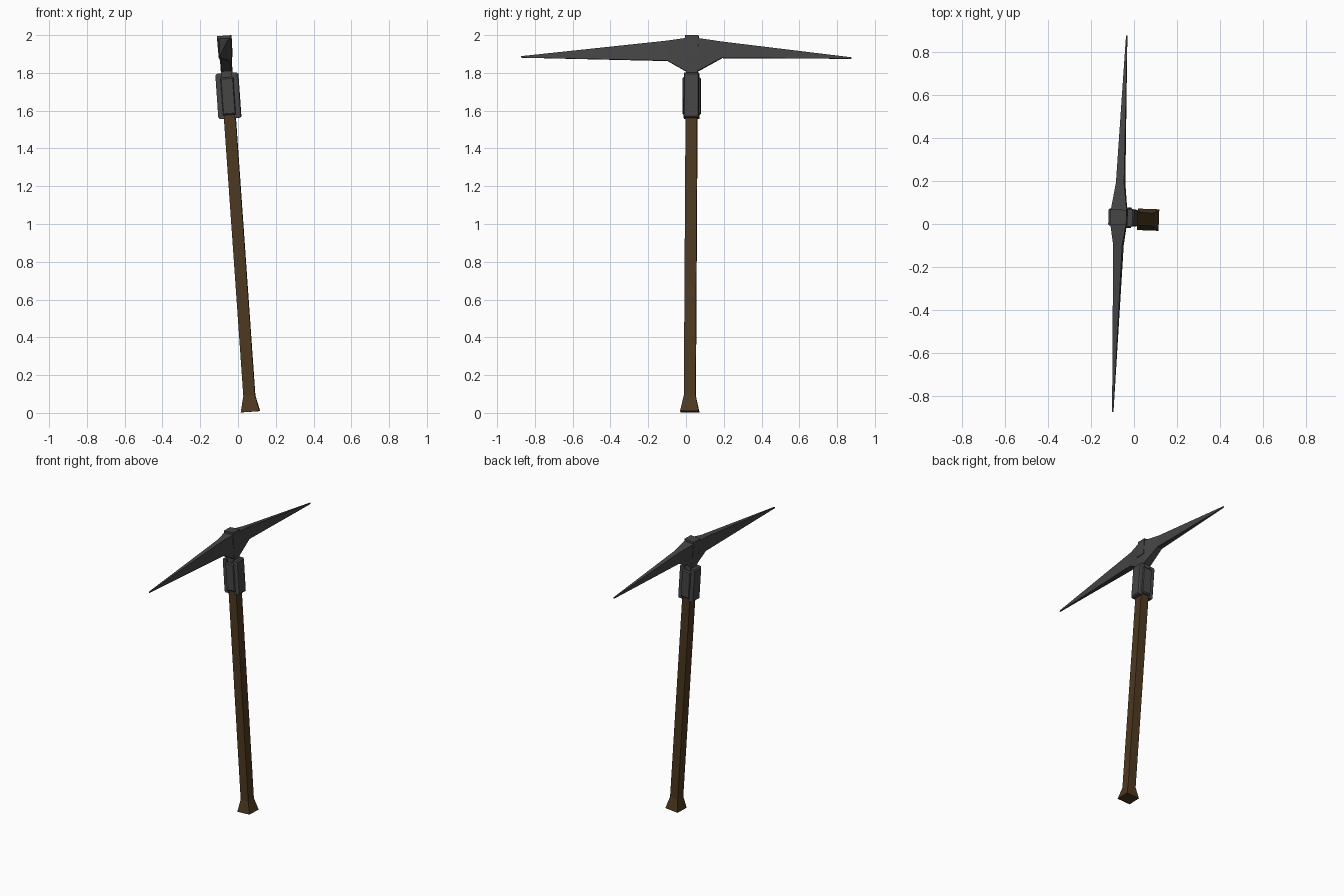
import bpy, bmesh
from math import radians
from mathutils import Matrix, Vector

if "Cube" in bpy.data.objects:
    bpy.data.objects.remove(bpy.data.objects["Cube"])

# Whole tool leans slightly: local z runs along the handle
LEAN = (Matrix.Translation((0.066, 0.02, 0.006)) @ Matrix.Rotation(radians(-4), 4, 'Y')
        @ Matrix.Rotation(-0.006, 4, 'X') @ Matrix.Rotation(radians(-2.1), 4, 'Z'))


def material(name, color):
    m = bpy.data.materials.new(name)
    m.diffuse_color = (*color, 1)
    m.use_nodes = True
    m.node_tree.nodes["Principled BSDF"].inputs["Base Color"].default_value = m.diffuse_color
    return m


wood = material("wood", (0.075, 0.04, 0.014))
iron = material("iron", (0.06, 0.06, 0.06))


def loft(name, rings, mat):
    """Skin a list of four-point rings, capping both ends."""
    bm = bmesh.new()
    vs = [[bm.verts.new(p) for p in r] for r in rings]
    for a, b in zip(vs, vs[1:]):
        for i in range(4):
            j = (i + 1) % 4
            bm.faces.new((a[i], a[j], b[j], b[i]))
    bm.faces.new(vs[0][::-1])
    bm.faces.new(vs[-1])
    bmesh.ops.recalc_face_normals(bm, faces=bm.faces)
    me = bpy.data.meshes.new(name)
    bm.to_mesh(me)
    bm.free()
    me.materials.append(mat)
    ob = bpy.data.objects.new(name, me)
    ob.matrix_world = LEAN
    bpy.context.collection.objects.link(ob)
    return ob


def rect(hx, hy, z):
    return [(-hx, -hy, z), (hx, -hy, z), (hx, hy, z), (-hx, hy, z)]


# Square wooden handle with flared butt
loft("handle", [rect(h, h, z) for h, z in
                ((0.05, 0), (0.031, 0.085), (0.031, 1.62))], wood)

# Iron neck running up through the head, and the cap on top
loft("neck", [rect(0.03, 0.031, 1.6), rect(0.03, 0.031, 1.9)], iron)
loft("top_cap", [rect(0.036, 0.034, 1.88), rect(0.038, 0.035, 1.996)], iron)

# Collar: four plates clamped around the handle
for k in range(4):
    on_x = k % 2 == 0
    inner, outer, hw, z0, z1 = ((0.025, 0.06, 0.04, 1.557, 1.797) if on_x
                                else (0.025, 0.048, 0.034, 1.575, 1.775))
    turn = Matrix.Rotation(radians(90 * k), 3, 'Z')
    rings = [[turn @ Vector((d, y, z)) for y, z in
              ((-w, z0 + c), (w, z0 + c), (w, z1 - c), (-w, z1 - c))]
             for d, w, c in ((inner, hw, 0), (outer - 0.008, hw, 0),
                             (outer, hw - 0.004, 0.008))]
    loft(f"collar_plate_{k + 1}", rings, iron)

# Pick head: stations are y, bottom z, top z, half width below, half width above
stations = [(-0.905, 1.876, 1.884, 0.003, 0.003),
            (-0.13, 1.862, 1.968, 0.021, 0.021),
            (-0.033, 1.808, 1.981, 0.028, 0.037),
            (0.033, 1.808, 1.981, 0.028, 0.037),
            (0.16, 1.878, 1.964, 0.019, 0.019),
            (0.845, 1.876, 1.884, 0.003, 0.003)]
loft("pick_head", [[(-b, y, z0), (b, y, z0), (t, y, z1), (-t, y, z1)]
                   for y, z0, z1, b, t in stations], iron)
